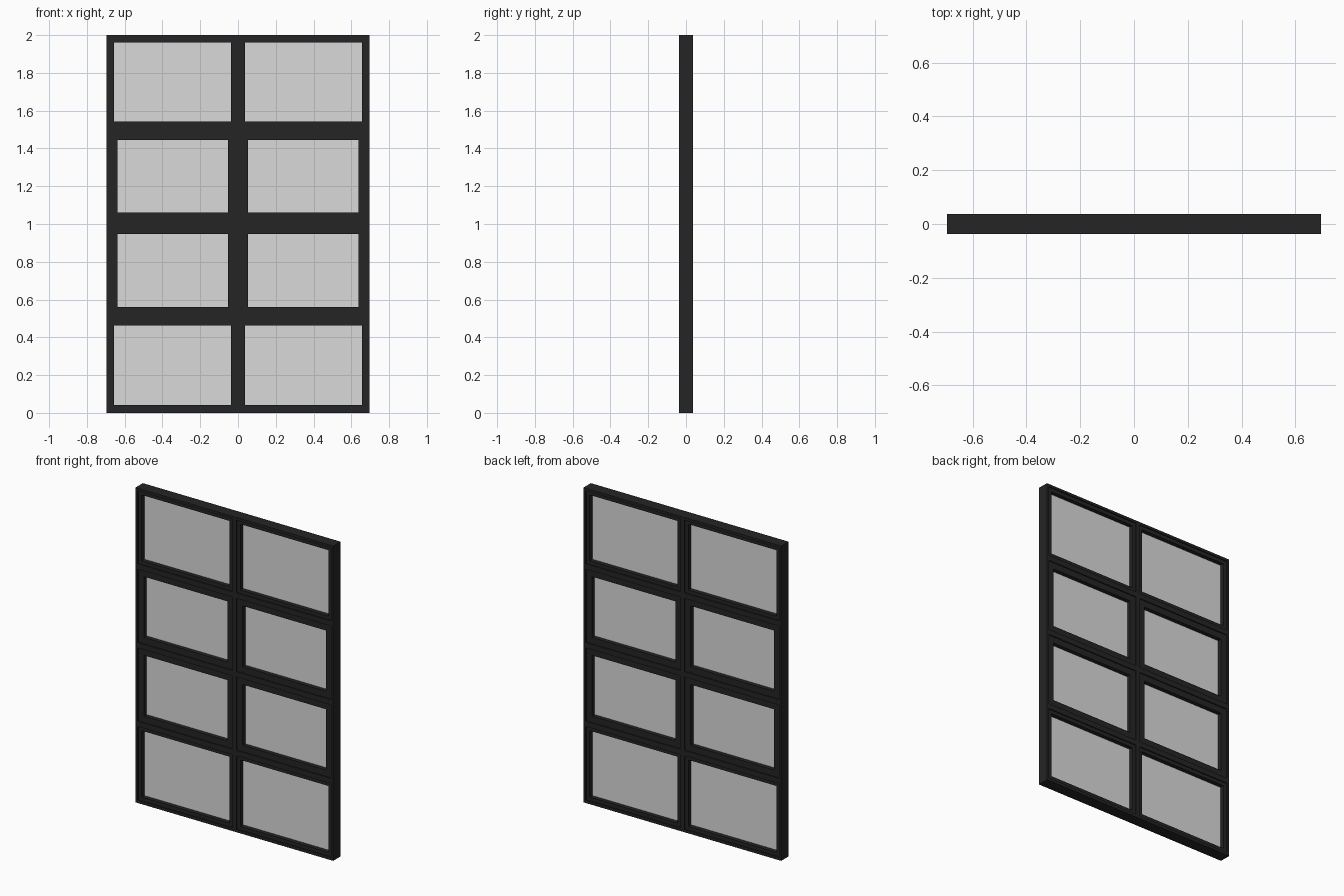
import bpy
import bmesh

cube = bpy.data.objects.get("Cube")
if cube:
    bpy.data.objects.remove(cube, do_unlink=True)


def make_material(name, value):
    mat = bpy.data.materials.new(name)
    mat.use_nodes = True
    colour = (value, value, value, 1)
    mat.diffuse_color = colour
    mat.node_tree.nodes["Principled BSDF"].inputs["Base Color"].default_value = colour
    return mat


black = make_material("black frame", 0.018)
grey = make_material("pale grey glass", 0.7)

HALF_W, HEIGHT = 0.695, 2.0
FRAME_D, SASH_D, GLASS_D = 0.037, 0.03, 0.004
BORDER, BAR = 0.016, 0.014      # outer border width, half width of dividing bars


def grid_frame(name, xs, zs, depth, mat):
    """Solid lattice: extrudes every cell of a grid except the open odd ones."""
    bm = bmesh.new()
    verts = [[bm.verts.new((x, -depth, z)) for z in zs] for x in xs]
    for i in range(len(xs) - 1):
        for j in range(len(zs) - 1):
            if i % 2 and j % 2:
                continue
            bm.faces.new((verts[i][j], verts[i + 1][j],
                          verts[i + 1][j + 1], verts[i][j + 1]))
    ext = bmesh.ops.extrude_face_region(bm, geom=bm.faces[:], use_keep_orig=True)
    moved = [g for g in ext["geom"] if isinstance(g, bmesh.types.BMVert)]
    bmesh.ops.translate(bm, verts=moved, vec=(0, 2 * depth, 0))
    bmesh.ops.recalc_face_normals(bm, faces=bm.faces[:])
    mesh = bpy.data.meshes.new(name)
    bm.to_mesh(mesh)
    bm.free()
    mesh.materials.append(mat)
    obj = bpy.data.objects.new(name, mesh)
    bpy.context.collection.objects.link(obj)
    return obj


# Main frame with a central mullion and three rails
xs = [-HALF_W, -HALF_W + BORDER, -BAR, BAR, HALF_W - BORDER, HALF_W]
zs = [0, BORDER + 0.002]
for rail in (0.503, 1.003, 1.503):
    zs += [rail - BAR - 0.003, rail + BAR + 0.003]
zs += [HEIGHT - BORDER, HEIGHT]
grid_frame("main_frame", xs, zs, FRAME_D, black)

# A sash and a glass pane in every opening; the middle rows have wider sashes
for row in range(4):
    width = 0.04 if row in (1, 2) else 0.023
    z0, z1 = zs[2 * row + 1], zs[2 * row + 2]
    for col, side in enumerate(("right", "left")):
        x0, x1 = xs[2 * col + 1], xs[2 * col + 2]
        label = f"{side}_{row + 1}"
        grid_frame("sash_" + label, [x0, x0 + width, x1 - width, x1],
                   [z0, z0 + width, z1 - width, z1], SASH_D, black)
        inset = width - 0.005
        grid_frame("glass_" + label, [x0 + inset, x1 - inset],
                   [z0 + inset, z1 - inset], GLASS_D, grey)
